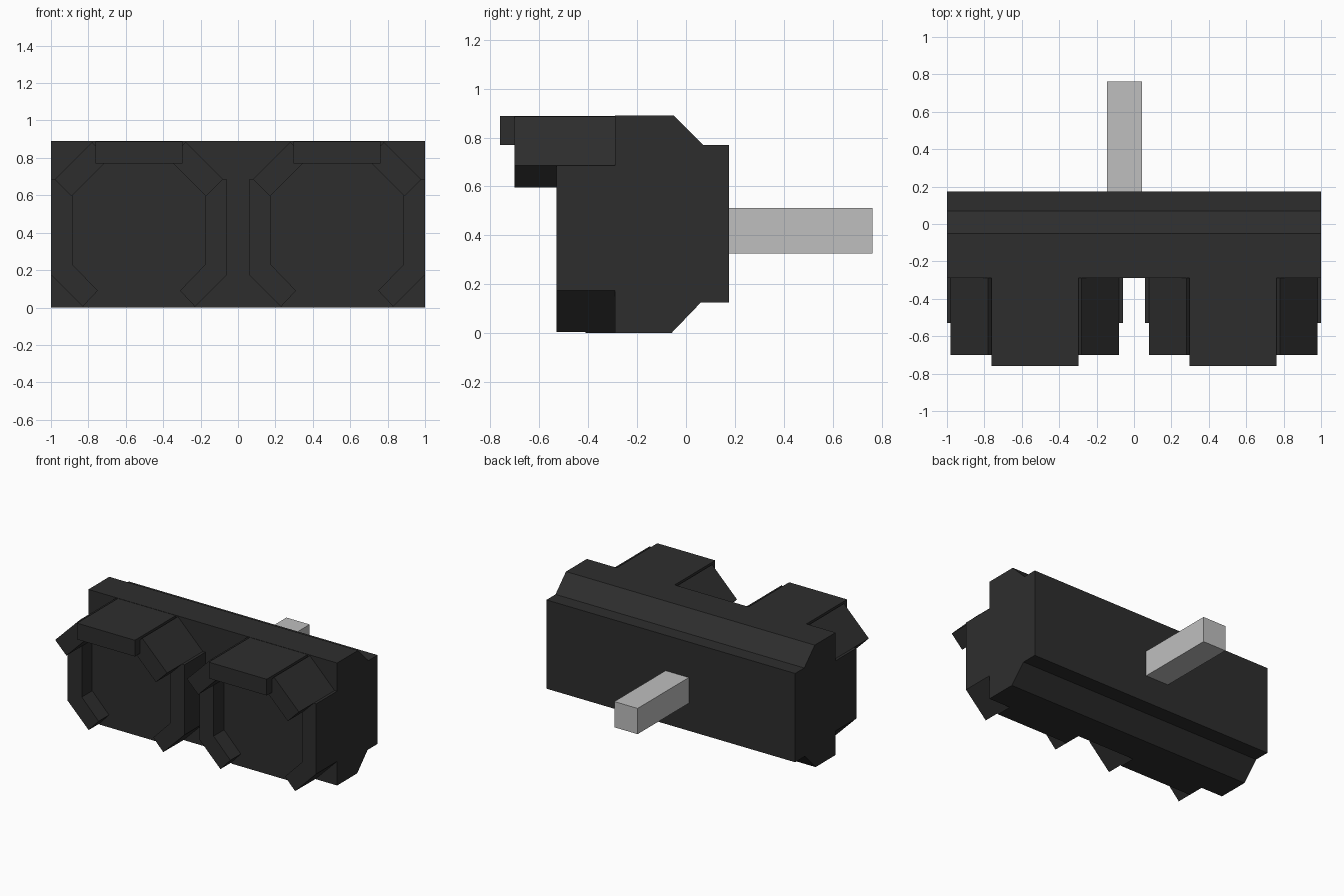
import bpy, bmesh
from mathutils import Vector

default = bpy.data.objects.get("Cube")
if default:
    bpy.data.objects.remove(default, do_unlink=True)


def material(name, value):
    mat = bpy.data.materials.new(name)
    colour = (value, value, value, 1)
    mat.use_nodes = True
    mat.diffuse_color = colour
    mat.node_tree.nodes["Principled BSDF"].inputs["Base Color"].default_value = colour
    return mat


black = material("matte black", 0.027)
grey = material("light grey", 0.52)


def prism(name, profile, start, end, axis, mat):
    """Extrude a closed profile: (y, z) along x, or (x, z) along y."""
    bm = bmesh.new()
    if axis == "x":
        points = [(start, a, b) for a, b in profile]
        shift = Vector((end - start, 0, 0))
    else:
        points = [(a, start, b) for a, b in profile]
        shift = Vector((0, end - start, 0))
    face = bm.faces.new([bm.verts.new(p) for p in points])
    result = bmesh.ops.extrude_face_region(bm, geom=[face])
    moved = [v for v in result["geom"] if isinstance(v, bmesh.types.BMVert)]
    bmesh.ops.translate(bm, verts=moved, vec=shift)
    bmesh.ops.recalc_face_normals(bm, faces=bm.faces)
    mesh = bpy.data.meshes.new(name)
    bm.to_mesh(mesh)
    bm.free()
    mesh.materials.append(mat)
    obj = bpy.data.objects.new(name, mesh)
    bpy.context.collection.objects.link(obj)
    return obj


def rectangle(a0, a1, b0, b1):
    return [(a0, b0), (a1, b0), (a1, b1), (a0, b1)]


# Housing with chamfered rear edges and a stepped back
FACE = -0.29
prism("housing", [(FACE, 0), (-0.06, 0), (0.06, 0.125), (0.175, 0.125),
                  (0.175, 0.77), (0.07, 0.77), (-0.05, 0.89), (FACE, 0.89)],
      -1, 1, "x", black)

# Hood panels that are mirrored around each lens: profile and front depth
panels = {
    "side_panel": ([(0.47, 0.175), (0.355, 0.23), (0.355, 0.685), (0.47, 0.685)], -0.53),
    "lower_corner_panel": ([(0.47, 0.175), (0.3, 0.005), (0.22, 0.09), (0.355, 0.23)], -0.53),
    "upper_corner_panel": ([(0.45, 0.685), (0.36, 0.595), (0.165, 0.79), (0.25, 0.885)], -0.70),
}
half_lens = [(0.295, 0), (0.4, 0.115), (0.4, 0.69), (0.25, 0.84)]

for label, centre in (("right", -0.53), ("left", 0.53)):
    # Lens block set back inside the hood
    lens = half_lens + [(-x, z) for x, z in reversed(half_lens)]
    prism(label + "_lens", [(centre + x, z) for x, z in lens],
          FACE, -0.41, "y", black)
    # Long top panel of the hood
    prism(label + "_top_panel",
          rectangle(centre - 0.233, centre + 0.233, 0.77, 0.888),
          FACE, -0.76, "y", black)
    # Side and corner panels
    for part, (profile, depth) in panels.items():
        for side, sign in (("outer", 1), ("inner", -1)):
            direction = sign if centre > 0 else -sign
            prism(f"{label}_{side}_{part}",
                  [(centre + direction * x, z) for x, z in profile],
                  FACE, depth, "y", black)

# Rear mounting post
prism("mounting_post", rectangle(-0.145, 0.042, 0.325, 0.512),
      0.175, 0.763, "y", grey)
